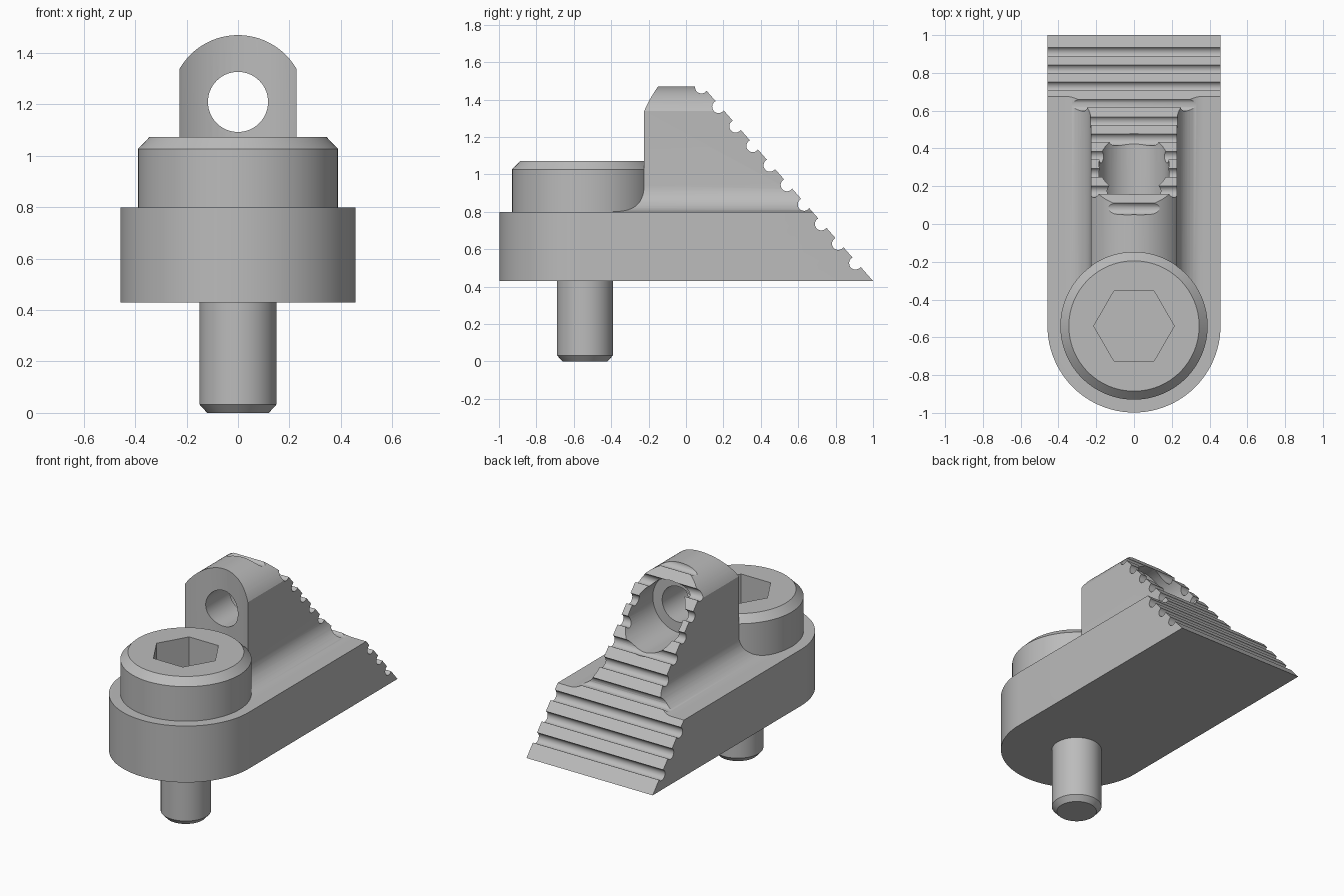
import bpy, bmesh
from math import sin, cos, pi, radians

cube = bpy.data.objects.get("Cube")
if cube:
    bpy.data.objects.remove(cube, do_unlink=True)

steel = bpy.data.materials.new("steel grey")
steel.use_nodes = True
GREY = (0.5, 0.5, 0.5, 1)
steel.diffuse_color = GREY
steel.node_tree.nodes["Principled BSDF"].inputs["Base Color"].default_value = GREY


def arc(cx, cy, r, start, end, n):
    """Points along an arc, angles in degrees."""
    angles = [radians(start + (end - start) * i / n) for i in range(n + 1)]
    return [(cx + r * cos(a), cy + r * sin(a)) for a in angles]


def circle(cx, cy, r, n=64):
    return arc(cx, cy, r, 0, 360, n)[:-1]


def prism(name, outlines, axis, lo, hi):
    """Extrude closed 2D outlines along an axis."""
    place = {"x": lambda u, v, w: (w, u, v),
             "y": lambda u, v, w: (u, w, v),
             "z": lambda u, v, w: (u, v, w)}[axis]
    bm = bmesh.new()
    for pts in outlines:
        a = [bm.verts.new(place(u, v, lo)) for u, v in pts]
        b = [bm.verts.new(place(u, v, hi)) for u, v in pts]
        bm.faces.new(a)
        bm.faces.new(b[::-1])
        for i in range(len(a)):
            j = (i + 1) % len(a)
            bm.faces.new((a[j], a[i], b[i], b[j]))
    return finish(name, bm)


def turned(name, profile, cy, n=64):
    """Solid of revolution about a vertical axis; profile is (radius, z)."""
    bm = bmesh.new()
    rings = [[bm.verts.new((x, y, z)) for x, y in circle(0, cy, r, n)]
             for r, z in profile]
    for a, b in zip(rings, rings[1:]):
        for i in range(n):
            j = (i + 1) % n
            bm.faces.new((a[i], a[j], b[j], b[i]))
    bm.faces.new(rings[0][::-1])
    bm.faces.new(rings[-1])
    return finish(name, bm)


def finish(name, bm):
    bmesh.ops.recalc_face_normals(bm, faces=bm.faces)
    mesh = bpy.data.meshes.new(name)
    bm.to_mesh(mesh)
    bm.free()
    mesh.materials.append(steel)
    ob = bpy.data.objects.new(name, mesh)
    bpy.context.collection.objects.link(ob)
    return ob


def select(ob):
    bpy.ops.object.select_all(action="DESELECT")
    ob.select_set(True)
    bpy.context.view_layer.objects.active = ob


def combine(target, other, operation):
    """Apply a boolean and discard the second solid."""
    select(target)
    mod = target.modifiers.new("boolean", "BOOLEAN")
    mod.operation = operation
    mod.solver = "EXACT"
    mod.object = other
    bpy.ops.object.modifier_apply(modifier=mod.name)
    bpy.data.objects.remove(other, do_unlink=True)


BOLT_Y = -0.54
HEAD_R = 0.39
BASE_R = 0.458
BASE_Z, TOP_Z = 0.43, 0.80
EYE_Z = 1.21
HALF = 0.228        # half width of the upright
FILLET = 0.14

# Base block, rounded at the front
outline = arc(0, BOLT_Y, BASE_R, 180, 360, 48) + [(BASE_R, 1.2), (-BASE_R, 1.2)]
body = prism("clamp_body", [outline], "z", BASE_Z, TOP_Z)

# Upright with rounded top and filleted foot
toe = HALF + FILLET
side = arc(toe, TOP_Z + FILLET, FILLET, 270, 180, 12)
crown = arc(0, EYE_Z - 0.003, 0.263, 30, 150, 40)
mirrored = [(-x, z) for x, z in reversed(side)]
section = [(toe, 0.6)] + side + crown + mirrored + [(-toe, 0.6)]
section = [(max(-HALF, min(HALF, x)) if z > 1.1 else x, z) for x, z in section]
upright = prism("upright", [section], "y", BOLT_Y, 1.2)
clearance = prism("head_clearance", [circle(0, BOLT_Y, HEAD_R, 96)], "z", 0.5, 2)
combine(upright, clearance, "DIFFERENCE")
combine(body, upright, "UNION")

# Sloping rear face
TAIL, CREST = (1.0, BASE_Z), (0.09, 1.47)
dy, dz = TAIL[0] - CREST[0], CREST[1] - TAIL[1]
low = (TAIL[0] + dy, TAIL[1] - dz)
high = (CREST[0] - dy, CREST[1] + dz)
combine(body, prism("slope_cutter", [[low, (3, low[1]), (3, high[1]), high]],
                    "x", -1, 1), "DIFFERENCE")

# Round grip grooves across the slope
grooves = []
for i in range(10):
    y = 0.912 - 0.0915 * i
    z = TAIL[1] + (TAIL[0] - y) * dz / dy
    grooves.append(circle(y - 0.006, z - 0.005, 0.034, 20))
combine(body, prism("groove_cutters", grooves, "x", -1, 1), "DIFFERENCE")

# Stepped eye through the upright
combine(body, prism("eye_cutter", [circle(0, EYE_Z, 0.117)], "y", -1, 1.5), "DIFFERENCE")
combine(body, prism("counterbore_cutter", [circle(0, EYE_Z, 0.185)], "y", 0.08, 1.5),
        "DIFFERENCE")

# Bolt head with hexagon socket
head = turned("bolt_head", [(HEAD_R, TOP_Z - 0.02), (HEAD_R, 1.027),
                            (0.345, 1.073)], BOLT_Y, 96)
combine(head, prism("socket_cutter", [circle(0, BOLT_Y, 0.213, 6)], "z", 0.87, 1.3),
        "DIFFERENCE")

# Bolt shank with chamfered tip
shank = turned("bolt_shank", [(0.12, 0), (0.15, 0.033), (0.15, BASE_Z + 0.02)], BOLT_Y)

for ob in (body, head, shank):
    select(ob)
    bpy.ops.object.shade_smooth_by_angle(angle=radians(30))
